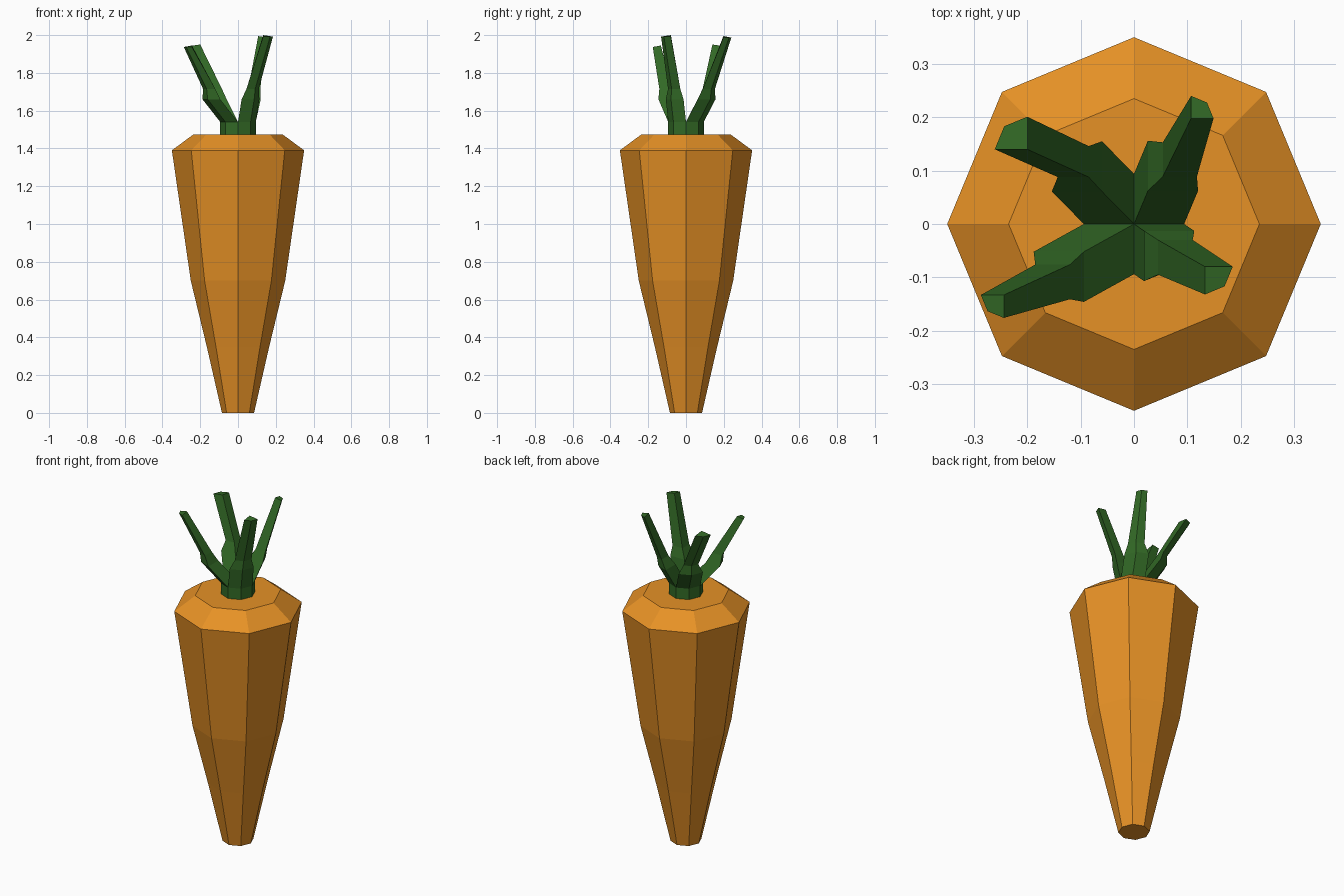
import bpy, math

if "Cube" in bpy.data.objects:
    bpy.data.objects.remove(bpy.data.objects["Cube"])


def material(name, rgb):
    m = bpy.data.materials.new(name)
    m.diffuse_color = (*rgb, 1)
    m.use_nodes = True
    m.node_tree.nodes["Principled BSDF"].inputs["Base Color"].default_value = m.diffuse_color
    return m


def loft(name, rings, mat):
    """Flat-faced solid through a stack of anticlockwise rings, capped at both ends."""
    n = len(rings[0])
    verts = [v for ring in rings for v in ring]
    faces = [tuple(reversed(range(n))), tuple(range(len(verts) - n, len(verts)))]
    for k in range(len(rings) - 1):
        for i in range(n):
            j = (i + 1) % n
            faces.append((k * n + i, k * n + j, (k + 1) * n + j, (k + 1) * n + i))
    mesh = bpy.data.meshes.new(name)
    mesh.from_pydata(verts, [], faces)
    mesh.materials.append(mat)
    obj = bpy.data.objects.new(name, mesh)
    bpy.context.collection.objects.link(obj)
    return obj


def arc(r, z, start=0, count=8, cx=0, cy=0):
    """Points of an octagon, beginning at corner number start."""
    return [(cx + r * math.cos(math.pi / 4 * (start + i)),
             cy + r * math.sin(math.pi / 4 * (start + i)), z) for i in range(count)]


def wedge(quadrant, cx, cy, r, z, tilt=0.0):
    """Quarter-octagon cross-section of a stem, with its inner corner at cx, cy."""
    return [(cx, cy, z)] + arc(r, z - tilt, quadrant * 2, 3, cx, cy)


orange = material("carrot_orange", (0.791, 0.283, 0.019))
green = material("leaf_green", (0.032, 0.141, 0.019))

# Root: eight-sided taper with a chamfered shoulder
profile = [(0.085, 0), (0.165, 0.35), (0.25, 0.70), (0.35, 1.39), (0.235, 1.475)]
loft("carrot_root", [arc(r, z) for r, z in profile], orange)

# Four stems: a shared octagonal base splits into quarters that lean outward
# Each row: quadrant, then (x, y, radius) of lower bend, upper bend and tip, then tip height
stems = [
    (0, (0.026, 0.062, 0.094), (0.054, 0.089, 0.064), (0.107, 0.198, 0.042), 1.995),
    (1, (-0.060, 0.061, 0.094), (-0.085, 0.088, 0.058), (-0.200, 0.140, 0.061), 1.95),
    (2, (-0.094, -0.052, 0.094), (-0.120, -0.076, 0.065), (-0.244, -0.133, 0.043), 1.945),
    (3, (0.019, -0.013, 0.094), (0.045, -0.030, 0.065), (0.133, -0.080, 0.052), 2.0),
]
for q, low, high, tip, top in stems:
    loft(f"leaf_stem_{q + 1}", [
        wedge(q, 0, 0, 0.094, 1.47),
        wedge(q, 0, 0, 0.094, 1.54),
        wedge(q, *low, 1.66),
        wedge(q, *high, 1.715),
        wedge(q, *tip, top, 0.008),
    ], green)
